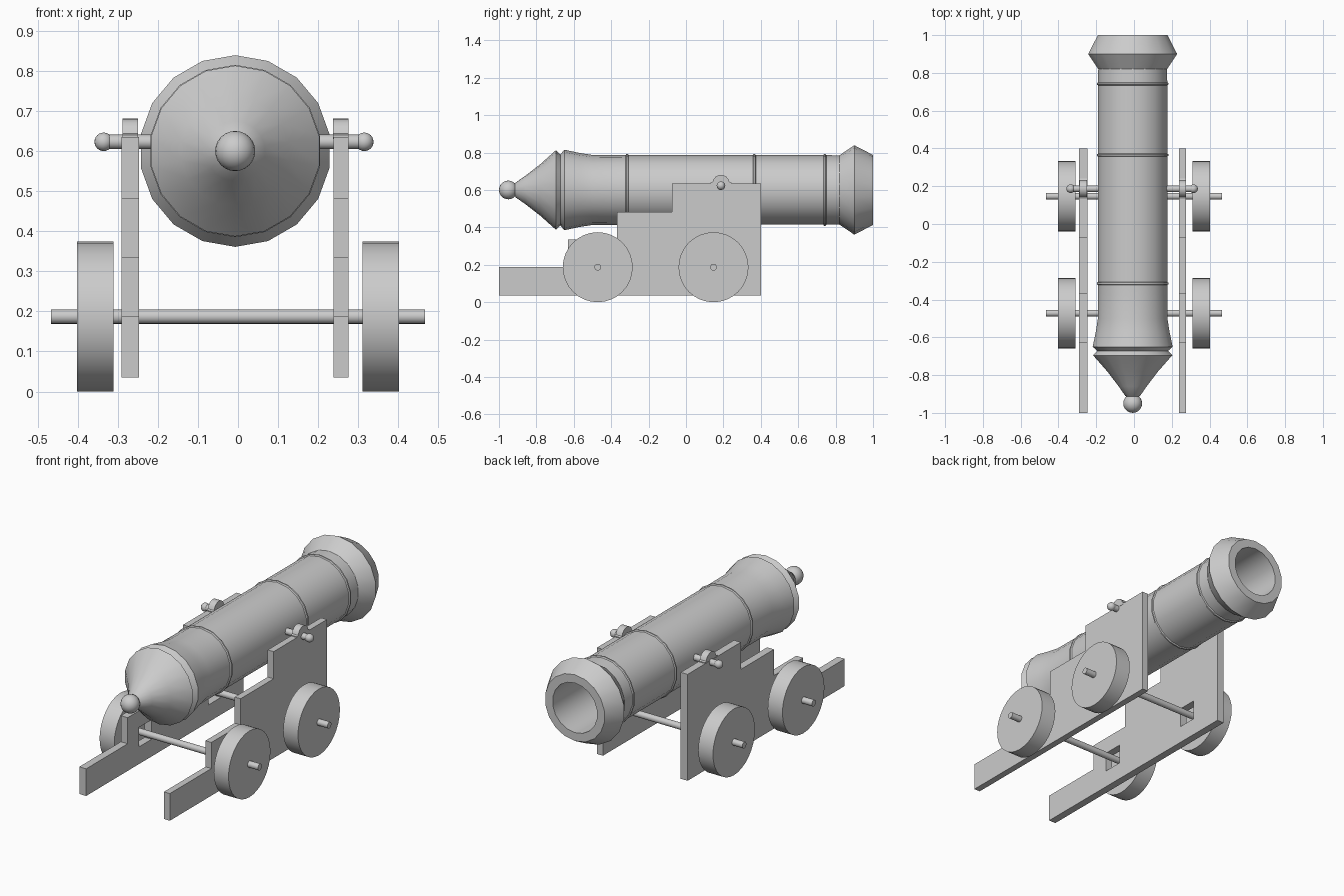
import bpy
import bmesh
import math
from mathutils import Matrix

if "Cube" in bpy.data.objects:
    bpy.data.objects.remove(bpy.data.objects["Cube"], do_unlink=True)

GREY = (0.6, 0.6, 0.6, 1)
metal = bpy.data.materials.new("plain grey")
metal.use_nodes = True
metal.diffuse_color = GREY
metal.node_tree.nodes["Principled BSDF"].inputs["Base Color"].default_value = GREY


def finish(obj):
    obj.data.materials.clear()
    obj.data.materials.append(metal)
    bpy.ops.object.select_all(action='DESELECT')
    obj.select_set(True)
    bpy.context.view_layer.objects.active = obj
    bpy.ops.object.shade_smooth_by_angle(angle=math.radians(30))
    return obj


def from_bmesh(name, bm):
    bmesh.ops.recalc_face_normals(bm, faces=bm.faces)
    mesh = bpy.data.meshes.new(name)
    bm.to_mesh(mesh)
    bm.free()
    obj = bpy.data.objects.new(name, mesh)
    bpy.context.collection.objects.link(obj)
    return finish(obj)


def rod(name, x0, x1, y, z, radius, sides):
    """Cylinder lying along x."""
    bm = bmesh.new()
    place = Matrix.Translation(((x0 + x1) / 2, y, z)) @ Matrix.Rotation(math.pi / 2, 4, 'Y')
    bmesh.ops.create_cone(bm, cap_ends=True, segments=sides, radius1=radius,
                          radius2=radius, depth=abs(x1 - x0), matrix=place)
    return from_bmesh(name, bm)


def ball(name, x, y, z, radius):
    bm = bmesh.new()
    bmesh.ops.create_uvsphere(bm, u_segments=20, v_segments=12, radius=radius,
                              matrix=Matrix.Translation((x, y, z)))
    return from_bmesh(name, bm)


def plate(name, outlines, x0, x1):
    """Upright plate from (y, z) outlines; outlines after the first are holes."""
    curve = bpy.data.curves.new(name, 'CURVE')
    curve.dimensions = '2D'
    curve.fill_mode = 'BOTH'
    curve.extrude = (x1 - x0) / 2
    for outline in outlines:
        spline = curve.splines.new('POLY')
        spline.points.add(len(outline) - 1)
        for point, (y, z) in zip(spline.points, outline):
            point.co = (y, z, 0, 1)
        spline.use_cyclic_u = True
    helper = bpy.data.objects.new(name + " helper", curve)
    bpy.context.collection.objects.link(helper)
    graph = bpy.context.evaluated_depsgraph_get()
    mesh = bpy.data.meshes.new_from_object(helper.evaluated_get(graph))
    bpy.data.objects.remove(helper)
    # Curve plane (x, y, z) becomes model (y, z, x)
    mesh.transform(Matrix(((0, 0, 1, (x0 + x1) / 2), (1, 0, 0, 0), (0, 1, 0, 0), (0, 0, 0, 1))))
    bm = bmesh.new()
    bm.from_mesh(mesh)
    bpy.data.meshes.remove(mesh)
    bmesh.ops.remove_doubles(bm, verts=bm.verts, dist=0.0001)
    return from_bmesh(name, bm)


# Barrel: (y, radius) profile from the breech to the bottom of the bore
BARREL_X, BARREL_Z = -0.007, 0.6
profile = [(-0.93, 0), (-0.91, 0.04), (-0.86, 0.075), (-0.78, 0.137), (-0.695, 0.213),
           (-0.672, 0.19), (-0.65, 0.215), (-0.57, 0.198), (-0.5, 0.187)]
for band in (-0.315, 0.365, 0.742):
    profile += [(band - 0.008, 0.186), (band - 0.004, 0.192),
                (band + 0.004, 0.192), (band + 0.008, 0.186)]
profile += [(0.82, 0.185), (0.9, 0.239), (1.0, 0.187), (1.0, 0.14), (0.4, 0.14), (0.4, 0)]

bm = bmesh.new()
verts = [bm.verts.new((BARREL_X, y, BARREL_Z + r)) for y, r in profile]
edges = [bm.edges.new(pair) for pair in zip(verts, verts[1:])]
bmesh.ops.spin(bm, geom=verts + edges, cent=(BARREL_X, 0, BARREL_Z), axis=(0, 1, 0),
               angle=math.tau, steps=18, use_duplicate=False)
bmesh.ops.remove_doubles(bm, verts=bm.verts, dist=0.0005)
from_bmesh("barrel", bm)
ball("breech_knob", BARREL_X, -0.95, BARREL_Z, 0.05)

# Stepped carriage cheeks
AXLES = {"front": -0.472, "back": 0.147}
AXLE_Z = 0.187
steps = [(-1, 0.035), (0.4, 0.035), (0.4, 0.635), (-0.075, 0.635), (-0.075, 0.482),
         (-0.37, 0.482), (-0.37, 0.335), (-0.63, 0.335), (-0.63, 0.188), (-1, 0.188)]
h = 0.055
holes = [[(y - h, AXLE_Z - h), (y + h, AXLE_Z - h), (y + h, AXLE_Z + h), (y - h, AXLE_Z + h)]
         for y in AXLES.values()]
plate("left_cheek", [steps], 0.238, 0.275)
plate("right_cheek", [steps] + holes, -0.29, -0.247)

# Trunnions, their end balls and the caps over them
TRUNNION_Y, TRUNNION_Z = 0.187, 0.623
cap = [(TRUNNION_Y + 0.055, 0.63), (TRUNNION_Y + 0.055, 0.64)]
for i in range(9):
    a = math.radians(10 + 20 * i)
    cap.append((TRUNNION_Y + 0.045 * math.cos(a), 0.636 + 0.045 * math.sin(a)))
cap += [(TRUNNION_Y - 0.055, 0.64), (TRUNNION_Y - 0.055, 0.63)]
for side, s, shift in (("left", 1, 0), ("right", -1, -0.02)):
    rod(side + "_trunnion", s * 0.17, s * 0.315 + shift, TRUNNION_Y, TRUNNION_Z, 0.018, 16)
    ball(side + "_trunnion_ball", s * 0.315 + shift, TRUNNION_Y, TRUNNION_Z, 0.023)
    x = s * 0.2565 + shift * 0.6
    plate(side + "_trunnion_cap", [cap], x - 0.0195, x + 0.0195)

# Axles and wheels
for end, y in AXLES.items():
    rod(end + "_axle", -0.467, 0.467, y, AXLE_Z, 0.018, 16)
    for side, s in (("left", 1), ("right", -1)):
        rod(f"{end}_{side}_wheel", s * 0.31, s * 0.402, y, AXLE_Z, 0.187, 32)
